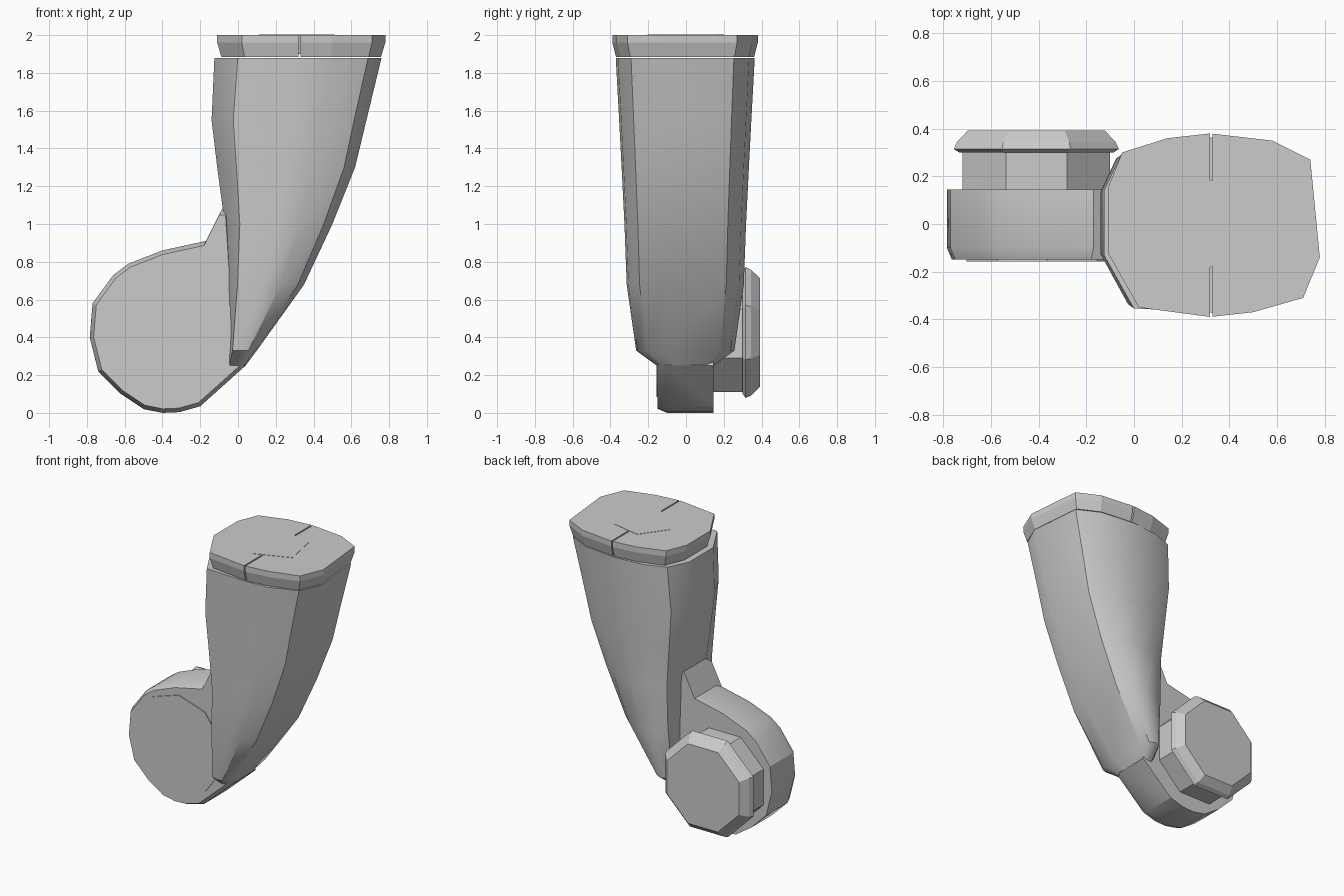
import bpy, bmesh, math
from mathutils import Vector

cube = bpy.data.objects.get("Cube")
if cube:
    bpy.data.objects.remove(cube, do_unlink=True)

grey = bpy.data.materials.new("plain_grey")
grey.use_nodes = True
grey.diffuse_color = (0.6, 0.6, 0.6, 1)
grey.node_tree.nodes["Principled BSDF"].inputs["Base Color"].default_value = (0.6, 0.6, 0.6, 1)


def loft(name, rings, smooth=None, cut=None):
    """Skin closed rings of points; optionally keep one side of a plane."""
    bm = bmesh.new()
    loops = [[bm.verts.new(p) for p in ring] for ring in rings]
    count = len(loops[0])
    for a, b in zip(loops, loops[1:]):
        for i in range(count):
            j = (i + 1) % count
            bm.faces.new((a[i], a[j], b[j], b[i]))
    bm.faces.new(loops[0])
    bm.faces.new(loops[-1])
    if cut:
        bmesh.ops.bisect_plane(bm, geom=bm.verts[:] + bm.edges[:] + bm.faces[:],
                               plane_co=cut[0], plane_no=cut[1], clear_outer=True)
        bmesh.ops.holes_fill(bm, edges=[e for e in bm.edges if e.is_boundary])
    bmesh.ops.recalc_face_normals(bm, faces=bm.faces[:])
    mesh = bpy.data.meshes.new(name)
    bm.to_mesh(mesh)
    bm.free()
    mesh.materials.append(grey)
    obj = bpy.data.objects.new(name, mesh)
    bpy.context.collection.objects.link(obj)
    if smooth:
        bpy.ops.object.select_all(action='DESELECT')
        obj.select_set(True)
        bpy.context.view_layer.objects.active = obj
        bpy.ops.object.shade_smooth_by_angle(angle=math.radians(smooth))
    return obj


def polygon(cx, cz, radius, y, sides, turn=0.5):
    """Upright regular polygon facing along y."""
    return [(cx + radius * math.cos(math.tau * (i + turn) / sides), y,
             cz + radius * math.sin(math.tau * (i + turn) / sides)) for i in range(sides)]


# Curved arm: one faceted section, fitted to each height
section = [(0, -.35), (.14, -.95), (.5, -1), (.7, -.97), (.92, -.78), (1, -.35),
           (.96, .7), (.78, .92), (.5, 1), (.25, .95), (.08, .8), (0, .4)]
heights = [(.25, -.06, .04, .15), (.33, -.05, .1, .26), (.68, -.06, .35, .31),
           (1, -.07, .5, .322), (1.3, -.11, .62, .337), (1.55, -.14, .68, .35),
           (1.88, -.125, .76, .368)]
loft("curved_arm", [[(x0 + u * (x1 - x0), v * w - .004, z) for u, v in section]
                    for z, x0, x1, w in heights], 30)

# Split end cap with a flared rim
outline = [(-.11, -.12), (.02, -.35), (.32, -.39), (.5, -.37), (.71, -.31), (.78, -.14),
           (.74, .27), (.58, .35), (.32, .38), (.14, .36), (-.05, .3), (-.11, .15)]
mid = Vector((.325, 0))


def cap_ring(scale, z):
    return [(*(mid + (Vector(p) - mid) * scale), z) for p in outline]


for name, side in (("end_cap_inner", 1), ("end_cap_outer", -1)):
    loft(name, [cap_ring(.95, 1.885), cap_ring(1, 1.96), cap_ring(1, 2)],
         cut=((mid.x - side * .005, 0, 0), (side, 0, 0)))

# Five sided centre plate in the cap
plate = [(.11, .01), (.25, .2), (.46, .155), (.51, -.11), (.26, -.205)]
loft("cap_centre_plate", [[(x, y, z) for x, y in plate] for z in (1.9, 2.002)])

# Elbow joint: drum outline running out into the web and underside of the arm
drum = [(-.4, 0), (-.31, .004), (-.2, .035), (.04, .25), (-.02, .6), (-.05, 1.08),
        (-.085, 1.08), (-.17, .91), (-.4, .86), (-.58, .79), (-.66, .73), (-.77, .58),
        (-.785, .4), (-.74, .22), (-.62, .1), (-.5, .02)]
hub = Vector((-.37, .43))


def drum_ring(scale, y):
    pts = [hub + (Vector(p) - hub) * scale for p in drum]
    return [(p.x, y, p.y) for p in pts]


loft("elbow_drum", [drum_ring(1, .145), drum_ring(1, -.1), drum_ring(.95, -.15)], 25)
loft("drum_front_plate", [polygon(-.365, .44, .355, y, 10) for y in (-.149, -.157)])

# Rear pivot: neck and chamfered knob
loft("pivot_neck", [polygon(-.41, .42, .335, y, 8) for y in (.14, .315)])
loft("pivot_knob", [polygon(-.41, .425, r, y, 8) for r, y in
                    ((.35, .3), (.375, .315), (.36, .345), (.31, .393))])
